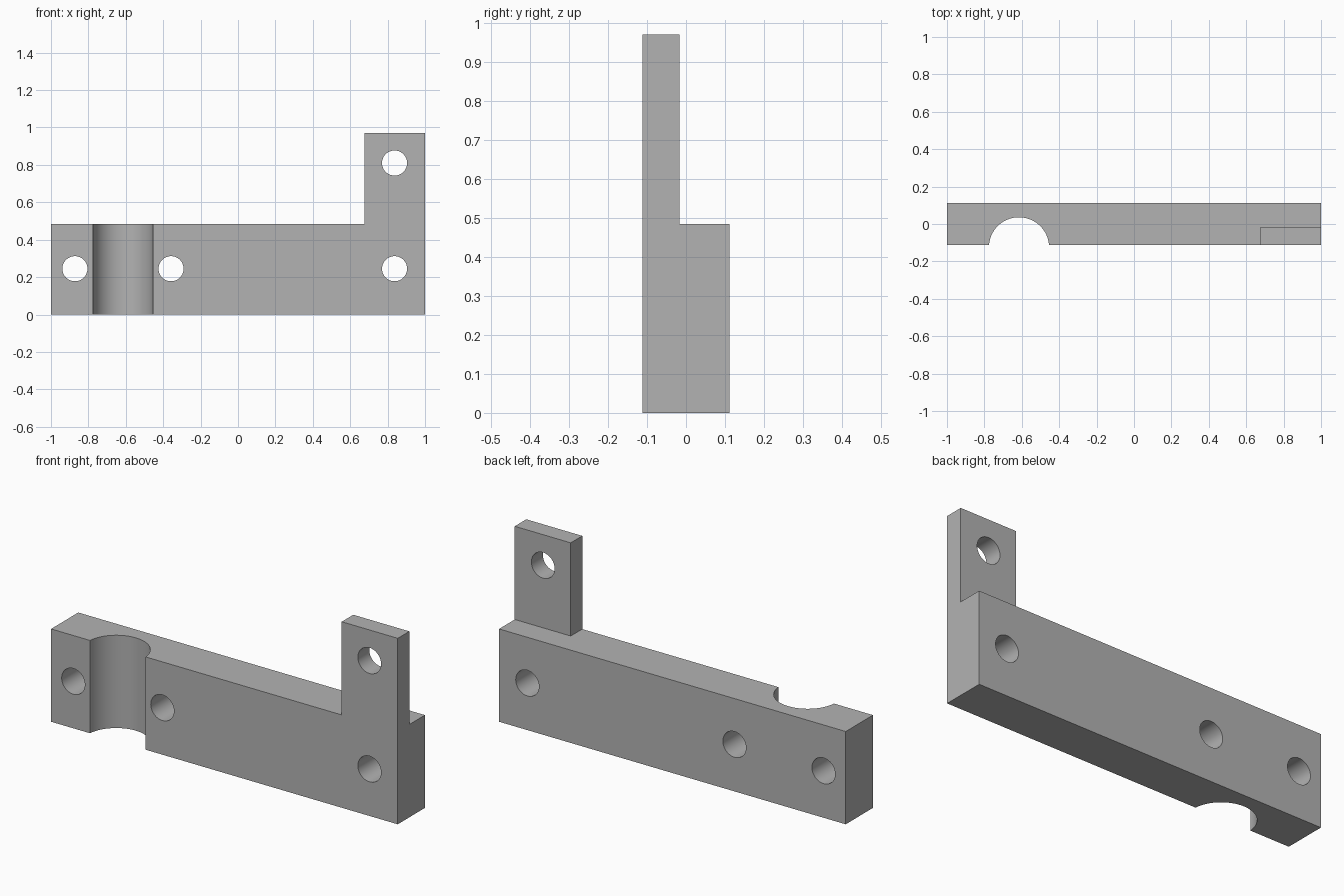
import bpy, bmesh, math
from mathutils import Vector

cube = bpy.data.objects.get("Cube")
if cube:
    bpy.data.objects.remove(cube, do_unlink=True)

FRONT, BACK = -0.112, 0.112
BAR_TOP, TAB_TOP = 0.484, 0.97
TAB_X, TAB_Y = 0.677, -0.017
HOLE_R = 0.067

grey = bpy.data.materials.new("plain grey")
grey.use_nodes = True
colour = (0.45, 0.45, 0.45, 1)
grey.diffuse_color = colour
grey.node_tree.nodes["Principled BSDF"].inputs["Base Color"].default_value = colour


def add_object(name, bm):
    mesh = bpy.data.meshes.new(name)
    bm.to_mesh(mesh)
    bm.free()
    mesh.materials.append(grey)
    obj = bpy.data.objects.new(name, mesh)
    bpy.context.collection.objects.link(obj)
    return obj


def cylinder(name, radius, depth, location, along_y):
    bm = bmesh.new()
    bmesh.ops.create_cone(bm, cap_ends=True, segments=64, radius1=radius,
                          radius2=radius, depth=depth)
    obj = add_object(name, bm)
    obj.location = location
    if along_y:
        obj.rotation_euler.x = math.pi / 2
    obj.hide_render = True
    return obj


# Bar with an upright tab raised from its front right corner
bm = bmesh.new()
bmesh.ops.create_cube(bm, size=1)
bmesh.ops.scale(bm, vec=(2, BACK - FRONT, BAR_TOP), verts=bm.verts)
bmesh.ops.translate(bm, vec=(0, 0, BAR_TOP / 2), verts=bm.verts)
for point, normal in (((TAB_X, 0, 0), (1, 0, 0)), ((0, TAB_Y, 0), (0, 1, 0))):
    bmesh.ops.bisect_plane(bm, geom=bm.verts[:] + bm.edges[:] + bm.faces[:],
                           plane_co=point, plane_no=normal)
bm.normal_update()
for face in bm.faces:
    centre = face.calc_center_median()
    if face.normal.z > 0.9 and centre.x > TAB_X and centre.y < TAB_Y:
        tab_base = face
        break
raised = bmesh.ops.extrude_face_region(bm, geom=[tab_base])["geom"]
bmesh.ops.translate(bm, vec=(0, 0, TAB_TOP - BAR_TOP),
                    verts=[v for v in raised if isinstance(v, bmesh.types.BMVert)])
if tab_base.is_valid:
    bmesh.ops.delete(bm, geom=[tab_base], context='FACES_ONLY')
bmesh.ops.dissolve_limit(bm, angle_limit=0.01, verts=bm.verts[:], edges=bm.edges[:])
bmesh.ops.recalc_face_normals(bm, faces=bm.faces[:])
bracket = add_object("mounting_bracket", bm)

# Round groove and bolt holes
cutters = [cylinder("groove_cutter", 0.161, 2, Vector((-0.615, -0.125, 0.24)), False)]
for x, z in ((-0.872, 0.245), (-0.358, 0.245), (0.837, 0.245), (0.837, 0.81)):
    cutters.append(cylinder("hole_cutter", HOLE_R, 1, Vector((x, 0, z)), True))

bpy.context.view_layer.objects.active = bracket
bracket.select_set(True)
for cutter in cutters:
    cut = bracket.modifiers.new("cut", 'BOOLEAN')
    cut.operation = 'DIFFERENCE'
    cut.solver = 'EXACT'
    cut.object = cutter
    bpy.ops.object.modifier_apply(modifier=cut.name)
for cutter in cutters:
    bpy.data.objects.remove(cutter, do_unlink=True)

# Smooth curved walls, crisp edges
bpy.ops.object.shade_smooth_by_angle(angle=math.radians(30))
